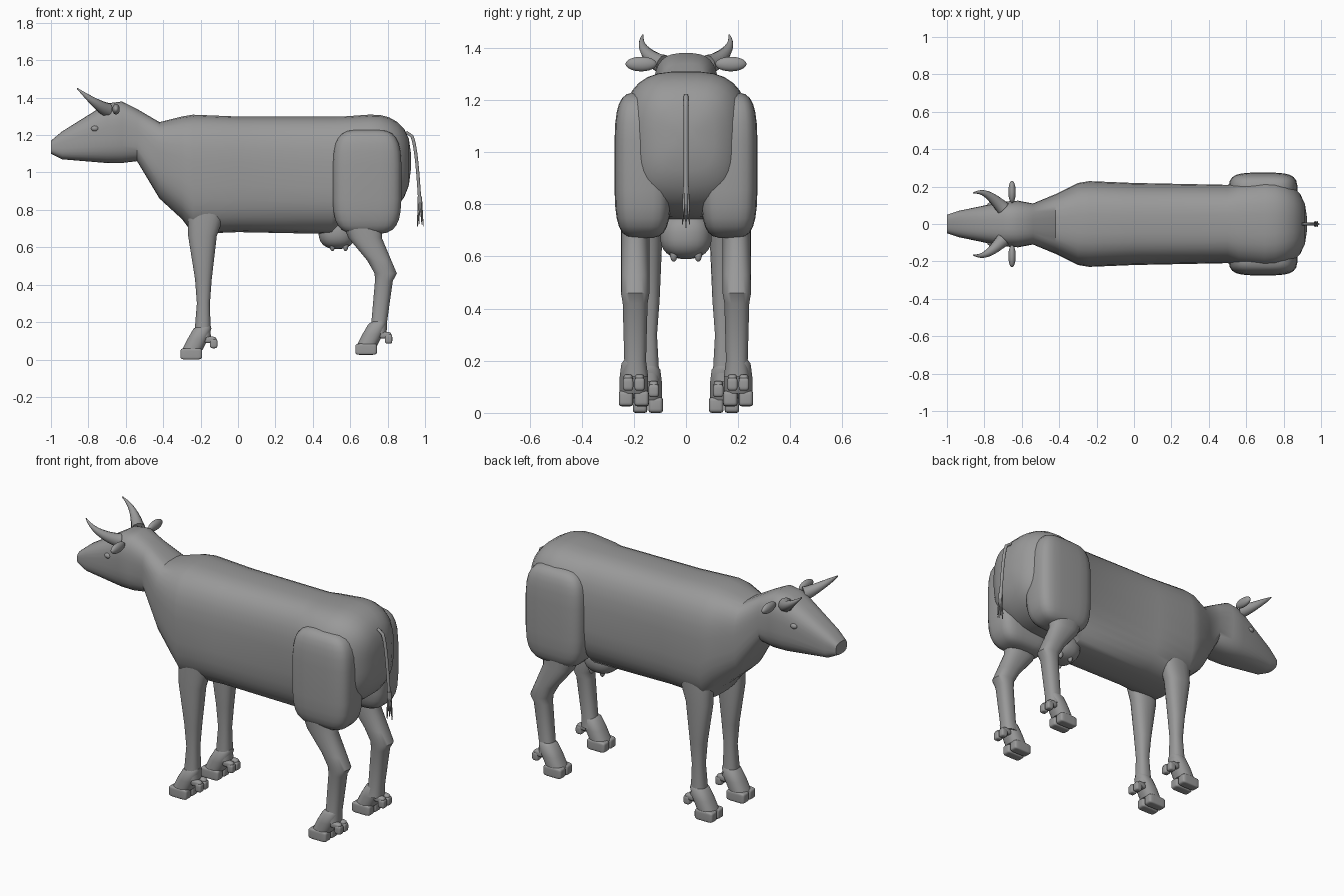
import bpy
import bmesh
from math import sin, cos, pi, tau, radians, copysign
from mathutils import Vector

default_cube = bpy.data.objects.get("Cube")
if default_cube:
    bpy.data.objects.remove(default_cube, do_unlink=True)

# One plain colour for the whole animal
shade = 0.32
colour = (shade, shade, shade, 1)
grey = bpy.data.materials.new("plain_grey")
grey.use_nodes = True
grey.diffuse_color = colour
grey.node_tree.nodes["Principled BSDF"].inputs["Base Color"].default_value = colour

X, Y, Z = Vector.Fill(3), Vector.Fill(3), Vector.Fill(3)
X.x = Y.y = Z.z = 1


def power_of(value, power):
    """Signed root that turns a circle into a rounded box."""
    return copysign(abs(value) ** (2 / power), value)


def ring(centre, side_axis, up_axis, power=2, count=24):
    """Rounded-box outline with the given half-axes."""
    angles = [tau * (step + 0.5) / count for step in range(count)]
    return [Vector(centre) + side_axis * power_of(cos(angle), power)
            + up_axis * power_of(sin(angle), power) for angle in angles]


def skin(name, rings):
    """Bridge rings into a closed object with smooth shading and sharp edges."""
    bm = bmesh.new()
    loops = [[bm.verts.new(point) for point in outline] for outline in rings]
    for lower, upper in zip(loops, loops[1:]):
        for this in range(len(lower)):
            before = this - 1
            bm.faces.new((lower[before], lower[this], upper[this], upper[before]))
    bm.faces.new(loops[0])
    bm.faces.new(loops[-1])
    bmesh.ops.recalc_face_normals(bm, faces=bm.faces)
    mesh = bpy.data.meshes.new(name)
    bm.to_mesh(mesh)
    bm.free()
    mesh.materials.append(grey)
    part = bpy.data.objects.new(name, mesh)
    bpy.context.collection.objects.link(part)
    bpy.ops.object.select_all(action='DESELECT')
    part.select_set(True)
    bpy.context.view_layer.objects.active = part
    bpy.ops.object.shade_smooth_by_angle(angle=radians(40))


def blob(name, centre, half, power=2, layers=14):
    """Rounded box or ellipsoid built from stacked outlines."""
    rings = []
    for layer in range(layers):
        tilt = pi * (layer + 0.5) / layers - pi / 2
        width = power_of(cos(tilt), power)
        middle = Vector(centre) + Z * half[2] * power_of(sin(tilt), power)
        rings.append(ring(middle, X * half[0] * width, Y * half[1] * width, power))
    skin(name, rings)


def limb(name, rows, origin, widest=0.055):
    """Upright limb from rows of x, z and radius, never wider than widest."""
    skin(name, [ring(Vector(origin) + X * x + Z * z, X * radius,
                     Y * min(radius, widest), 2.4) for x, z, radius in rows])


def tube(name, point_at, radius_at, steps=12):
    """Round tube along a function of t from zero to one."""
    rings = []
    for step in range(steps + 1):
        t = step / steps
        ahead, behind = min(t + 0.02, 1), max(t - 0.02, 0)
        along = (point_at(ahead) - point_at(behind)).normalized()
        across = along.cross(Y).normalized()
        radius = radius_at(t)
        rings.append(ring(point_at(t), across * radius,
                          along.cross(across) * radius, count=10))
    skin(name, rings)


# Head, neck and trunk: x, underside, top, half width
stations = [
    (-1, 1.1, 1.17, .05), (-.94, 1.07, 1.22, .07), (-.7, 1.05, 1.37, .12),
    (-.62, 1.05, 1.38, .125), (-.54, 1.06, 1.34, .11), (-.42, .86, 1.27, .16),
    (-.3, .75, 1.3, .22), (-.24, .67, 1.31, .23), (0, .68, 1.3, .22),
    (.5, .67, 1.3, .21), (.56, .74, 1.3, .23), (.7, .75, 1.31, .245)]
body_rings = [ring((x, 0, (low + high) / 2), Y * width, Z * (high - low) / 2, 3, 32)
              for x, low, high, width in stations]

# The rump closes the trunk with a rounded quarter turn
for step in range(1, 7):
    turn = step / 4
    shrink = cos(turn) ** 0.7
    centre = X * (0.7 + 0.225 * sin(turn)) + Z * (1.03 + 0.005 * step)
    body_rings.append(ring(centre, Y * 0.245 * shrink, Z * 0.28 * shrink, 3, 32))
skin("body", body_rings)

# Leg shapes: x, z, radius
HIND_LEG = [(.66, .74, .11), (.68, .65, .09), (.755, .53, .065), (.79, .46, .06),
            (.78, .42, .048), (.755, .2, .042), (.745, .14, .05)]
FRONT_LEG = [(-.17, .78, .1), (-.19, .66, .077), (-.185, .43, .045),
             (-.185, .3, .035), (-.19, .12, .045)]
PASTERN = [(.07, .18, .035), (.06, .165, .048), (.035, .11, .055), (.005, .05, .055)]


def hoof(prefix, origin):
    """Cloven hoof with a pair of dewclaws behind the pastern."""
    limb(prefix + "_pastern", PASTERN, origin)
    for sign, label in ((1, "outer"), (-1, "inner")):
        toe = origin + Y * sign * 0.03 + Z * 0.03
        blob(f"{prefix}_{label}_toe", toe, (.058, .028, .03), 6)
        stalk = origin + X * 0.1 + Y * sign * 0.022 + Z * 0.105
        blob(f"{prefix}_{label}_stalk", stalk, (.035, .018, .018), 3)
        claw = stalk + X * 0.02 - Z * 0.02
        blob(f"{prefix}_{label}_dewclaw", claw, (.02, .02, .025), 4)


for side, word in ((1, "left"), (-1, "right")):
    mirror = Y * side

    # Legs and hooves
    blob(word + "_haunch", X * 0.69 + mirror * 0.165 + Z * 0.95, (.185, .11, .28), 4)
    limb(word + "_hind_leg", HIND_LEG, mirror * 0.195)
    limb(word + "_front_leg", FRONT_LEG, mirror * 0.146)
    hoof(word + "_front_hoof", mirror * 0.146 - X * 0.25)
    hoof(word + "_hind_hoof", mirror * 0.2 + X * 0.685 + Z * 0.025)

    # Horns sweep outward, then forward and up
    def horn_point(t):
        return (mirror * (0.085 + 0.085 * sin(1.9 * t))
                - X * (0.7 + 0.16 * t) + Z * (1.335 + 0.115 * t ** 1.2))

    tube(word + "_horn", horn_point, lambda t: 0.036 * (1 - t) + 0.003)

    # Ears and eyes
    blob(word + "_ear", mirror * 0.172 - X * 0.652 + Z * 1.338, (.02, .06, .028))
    blob(word + "_eye", mirror * 0.102 - X * 0.765 + Z * 1.235, (.02, .014, .015))

    # Teats
    for x, label in ((0.505, "front"), (0.575, "rear")):
        blob(f"{word}_{label}_teat", X * x + mirror * 0.047 + Z * 0.61, (.015, .015, .03))

# Udder
blob("udder", X * 0.53 + Z * 0.68, (.1, .1, .09), 2.4)


# Tail leaves the rump and bends down
def tail_point(t):
    return X * (0.9 + 0.075 * t ** 0.3) + Z * (1.215 - 0.43 * t)


tube("tail", tail_point, lambda t: 0.009, 20)

# Tuft of spreading strands at the end of the tail
strand_count = 6
for strand in range(strand_count):
    heading = tau * strand / strand_count
    outward = X * cos(heading) + Y * sin(heading)
    length = 0.16 - 0.012 * (strand % 3)

    def strand_point(t):
        return (outward * (0.004 + 0.012 * t) + X * (0.972 + 0.003 * t)
                + Z * (0.87 - length * t))

    tube(f"tail_strand_{strand + 1}", strand_point, lambda t: 0.002 + 0.006 * (1 - t), 6)
